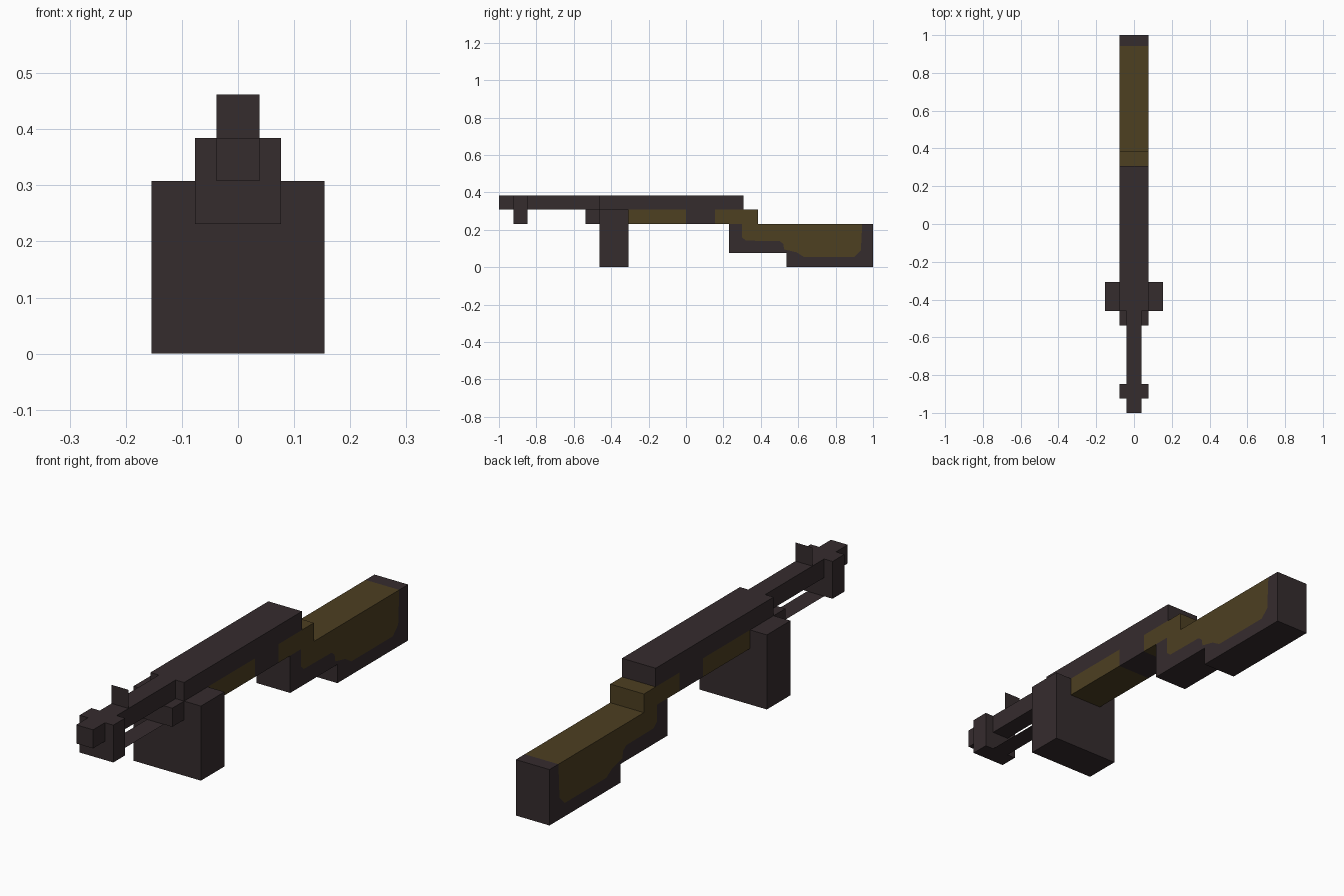
import bpy, bmesh

if "Cube" in bpy.data.objects:
    bpy.data.objects.remove(bpy.data.objects["Cube"])

U = 1 / 13  # grid unit of the blocky design


def material(name, rgb):
    m = bpy.data.materials.new(name)
    m.diffuse_color = (*rgb, 1)
    m.use_nodes = True
    m.node_tree.nodes["Principled BSDF"].inputs["Base Color"].default_value = m.diffuse_color
    return m


METAL = material("dark_metal", (0.036, 0.025, 0.027))
WOOD = material("brown_wood", (0.074, 0.050, 0.0155))


def add_object(name, bm, mat):
    bmesh.ops.recalc_face_normals(bm, faces=bm.faces)
    mesh = bpy.data.meshes.new(name)
    bm.to_mesh(mesh)
    bm.free()
    mesh.materials.append(mat)
    obj = bpy.data.objects.new(name, mesh)
    bpy.context.collection.objects.link(obj)
    return obj


def profile(name, points, half_width, mat):
    """Extrude a side outline of (y, z) points across the width."""
    bm = bmesh.new()
    face = bm.faces.new([bm.verts.new((-half_width, y, z)) for y, z in points])
    new = bmesh.ops.extrude_face_region(bm, geom=[face])["geom"]
    verts = [v for v in new if isinstance(v, bmesh.types.BMVert)]
    bmesh.ops.translate(bm, verts=verts, vec=(2 * half_width, 0, 0))
    return add_object(name, bm, mat)


def block(name, half_x, y, z, mat=METAL):
    """Box centred on x, sized in grid units."""
    pts = [(a * U, b * U) for a, b in
           ((y[0], z[0]), (y[1], z[0]), (y[1], z[1]), (y[0], z[1]))]
    return profile(name, pts, half_x * U, mat)


def sheet(name, corners):
    """Single flat face, corners in grid units."""
    bm = bmesh.new()
    bm.faces.new([bm.verts.new([c * U for c in p]) for p in corners])
    return add_object(name, bm, METAL)


# Barrel, muzzle and sight
block("barrel", 0.5, (-13, -6), (4, 5))
block("muzzle_block", 1, (-12, -11), (3, 5))
sheet("front_sight", [(-.5, -10, 5), (.5, -10, 5), (.5, -10, 6), (-.5, -10, 6)])
sheet("under_rod", [(-.5, -11, 3), (.5, -11, 3), (.5, -7, 3), (-.5, -7, 3)])

# Body and magazine
block("top_cover", 1, (-6, 4), (4, 5))
block("front_bracket", 1, (-7, -6), (3, 4))
block("magazine", 2, (-6, -4), (0, 4))
block("receiver", 1, (0, 2), (3, 4))

# Wooden parts
block("handguard", 1, (-4, 0), (3, 4), WOOD)
block("wrist", 1, (2, 5), (3, 4), WOOD)

# Stock: wooden core, with a dark frame following its lower outline
T = 3 * U
core = [(.30, T), (.30, .16), (.32, .142), (.50, .14), (.52, .125),
        (.525, .095), (.59, .08), (.63, .055), (.90, .055), (.935, .09),
        (.942, T)]
frame = core + [(1, T), (1, 0), (7 * U, 0), (7 * U, U), (3 * U, U), (3 * U, T)]
profile("stock_core", core, U, WOOD)
profile("stock_frame", frame, U, METAL)
